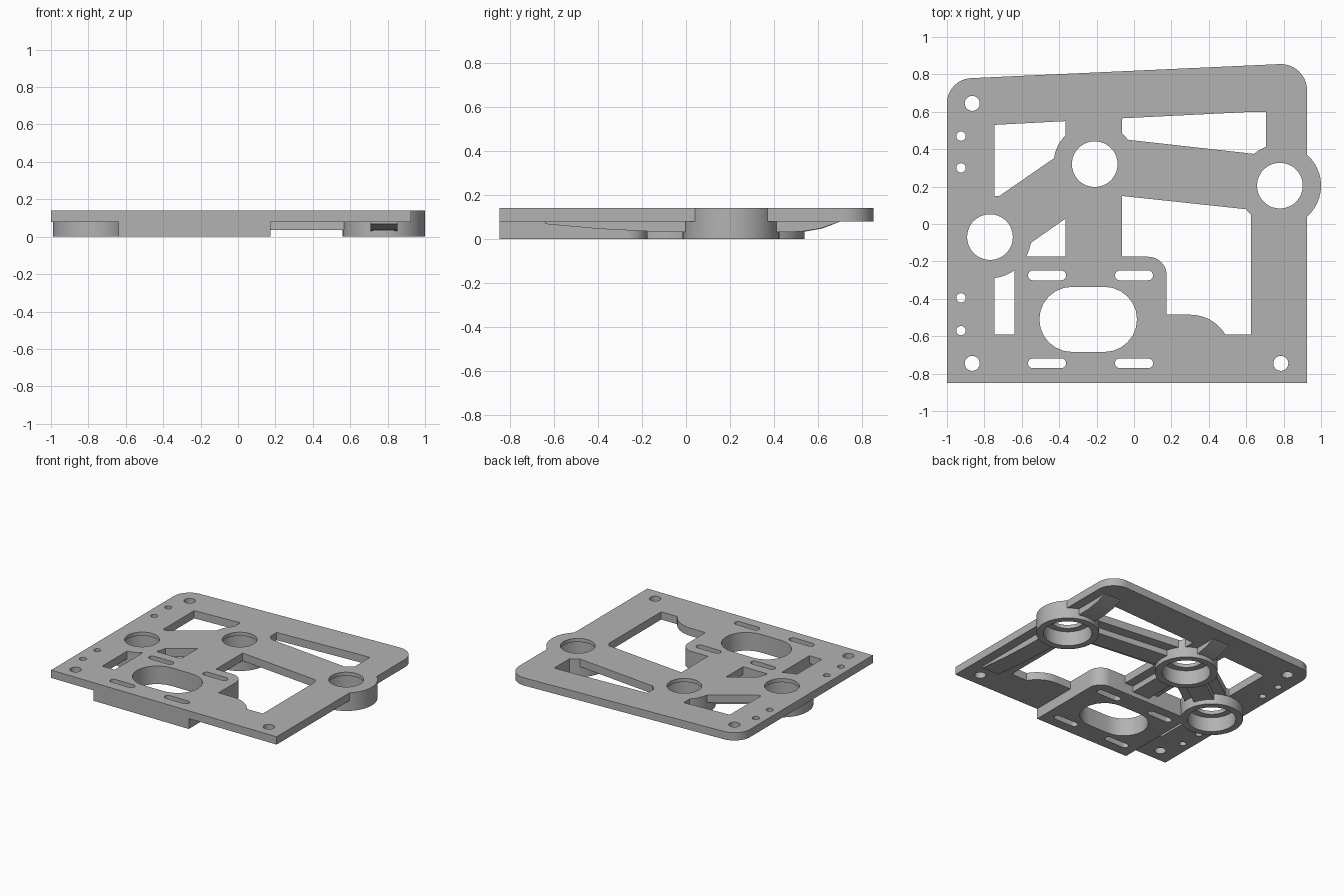
import bpy, bmesh, math
from mathutils import Vector

if "Cube" in bpy.data.objects:
    bpy.data.objects.remove(bpy.data.objects["Cube"], do_unlink=True)

TOP, UNDER = 0.14, 0.08      # plate faces
RIB = 0.035                  # underside of the ribs
BOSSES = [(-0.77, -0.07), (-0.21, 0.32), (0.78, 0.205)]

grey = bpy.data.materials.new("plain grey")
grey.use_nodes = True
grey.diffuse_color = (0.45, 0.45, 0.45, 1)
grey.node_tree.nodes["Principled BSDF"].inputs["Base Color"].default_value = (0.45, 0.45, 0.45, 1)


def arc(x, y, r, a0, a1, n=12):
    steps = [math.radians(a0 + (a1 - a0) * i / n) for i in range(n + 1)]
    return [(x + r * math.cos(a), y + r * math.sin(a)) for a in steps]


def prism(name, pts, low, high, place=lambda u, v, w: (u, v, w)):
    bm = bmesh.new()
    face = bm.faces.new([bm.verts.new(place(u, v, low)) for u, v in pts])
    shift = Vector(place(0, 0, high)) - Vector(place(0, 0, low))
    new = bmesh.ops.extrude_face_region(bm, geom=[face])["geom"]
    bmesh.ops.translate(bm, vec=shift, verts=[v for v in new if isinstance(v, bmesh.types.BMVert)])
    bmesh.ops.recalc_face_normals(bm, faces=bm.faces)
    mesh = bpy.data.meshes.new(name)
    bm.to_mesh(mesh)
    bm.free()
    mesh.materials.append(grey)
    obj = bpy.data.objects.new(name, mesh)
    bpy.context.collection.objects.link(obj)
    return obj


def disc(name, centre, r, low, high):
    return prism(name, arc(*centre, r, 0, 360, 64)[:-1], low, high)


def stadium(name, x, y, half, r):
    pts = arc(x + half, y, r, -90, 90) + arc(x - half, y, r, 90, 270)
    return prism(name, pts, -0.1, 0.3)


def rib(name, a, b, width=0.145):
    a, b = Vector(a), Vector(b)
    d = (b - a).normalized() * width / 2
    n = Vector((-d.y, d.x))
    return prism(name, [a + n, a - n, b - n, b + n], RIB, UNDER + 0.03)


def tapered_rib(name, x, profile):
    return prism(name, profile, x - 0.0725, x + 0.0725, lambda u, v, w: (w, u, v))


def combine(body, parts, operation):
    for part in parts:
        part.hide_render = True
        mod = body.modifiers.new(part.name, "BOOLEAN")
        mod.object, mod.operation, mod.solver = part, operation, "EXACT"
    bpy.context.view_layer.update()
    result = body.evaluated_get(bpy.context.evaluated_depsgraph_get())
    mesh = bpy.data.meshes.new_from_object(result)
    body.modifiers.clear()
    body.data = mesh
    for part in parts:
        bpy.data.objects.remove(part, do_unlink=True)


# Plate with two rounded back corners
plate = prism("mounting_plate",
              [(-1, -0.85), (0.925, -0.85)] + arc(0.785, 0.715, 0.14, 0, 92)
              + arc(-0.865, 0.645, 0.135, 93, 180), UNDER, TOP)

# Lightening windows
windows = [
    [(-0.745, 0.15), (-0.72, 0.15), (-0.43, 0.35), (-0.365, 0.4), (-0.365, 0.55), (-0.745, 0.53)],
    [(-0.065, 0.48), (-0.03, 0.45), (0.64, 0.375), (0.705, 0.375), (0.705, 0.6), (0.64, 0.6), (-0.065, 0.565)],
    [(-0.365, 0.03), (-0.55, -0.1), (-0.575, -0.175), (-0.365, -0.175)],
    [(-0.745, -0.25), (-0.64, -0.2), (-0.64, -0.59), (-0.745, -0.59)],
    [(-0.065, 0.15), (0.59, 0.08), (0.625, 0.075), (0.625, -0.59)]
    + arc(0.3, -0.705, 0.22, 31, 90) + [(0.175, -0.485)]
    + arc(0.075, -0.275, 0.1, 0, 90) + [(-0.065, -0.175)],
]
combine(plate, [prism("window_cutter", w, -0.1, 0.3) for w in windows], "DIFFERENCE")

# Motor block, bearing bosses and stiffening ribs
left, middle, right = BOSSES
solids = [prism("motor_block", [(-0.64, -0.85), (0.175, -0.85)]
                + arc(0.075, -0.275, 0.1, 0, 90) + [(-0.64, -0.175)], 0, TOP)]
solids += [disc("bearing_boss", c, 0.22, 0, TOP) for c in BOSSES]
solids += [
    rib("cross_rib", middle, right),
    rib("diagonal_rib", left, middle),
    rib("centre_rib", middle, (middle[0], -0.3)),
    tapered_rib("front_side_rib", 0.78, [(-0.64, 0.1), (-0.64, 0.068), (-0.4, 0.046),
                                         (-0.18, RIB), (0.1, 0.03), (0.1, 0.1)]),
    tapered_rib("back_side_rib", 0.78, [(0.3, 0.1), (0.3, 0.03), (0.52, 0.033),
                                        (0.61, 0.047), (0.7, 0.078), (0.7, 0.1)]),
    tapered_rib("back_centre_rib", middle[0], [(0.42, 0.1), (0.42, 0.03), (0.54, 0.033),
                                               (0.62, 0.047), (0.7, 0.078), (0.7, 0.1)]),
]
combine(plate, solids, "UNION")

# Bearing seats open below with a retaining lip on top
holes = []
for c in BOSSES:
    holes += [disc("bearing_seat", c, 0.17, -0.1, 0.112), disc("shaft_hole", c, 0.122, -0.2, 0.3)]

# Motor opening, adjustment slots and screw holes
holes.append(stadium("motor_opening", -0.245, -0.51, 0.087, 0.174))
for x in (-0.465, 0):
    for y in (-0.275, -0.745):
        holes.append(stadium("slot", x, y, 0.076, 0.026))
for c in ((-0.865, 0.645), (-0.865, -0.745), (0.785, -0.745)):
    holes.append(disc("screw_hole", c, 0.04, -0.1, 0.3))
for y in (0.47, 0.3, -0.395, -0.57):
    holes.append(disc("pin_hole", (-0.925, y), 0.025, -0.1, 0.3))
combine(plate, holes, "DIFFERENCE")

bpy.ops.object.select_all(action="DESELECT")
plate.select_set(True)
bpy.context.view_layer.objects.active = plate
bpy.ops.object.shade_smooth_by_angle(angle=math.radians(30))
